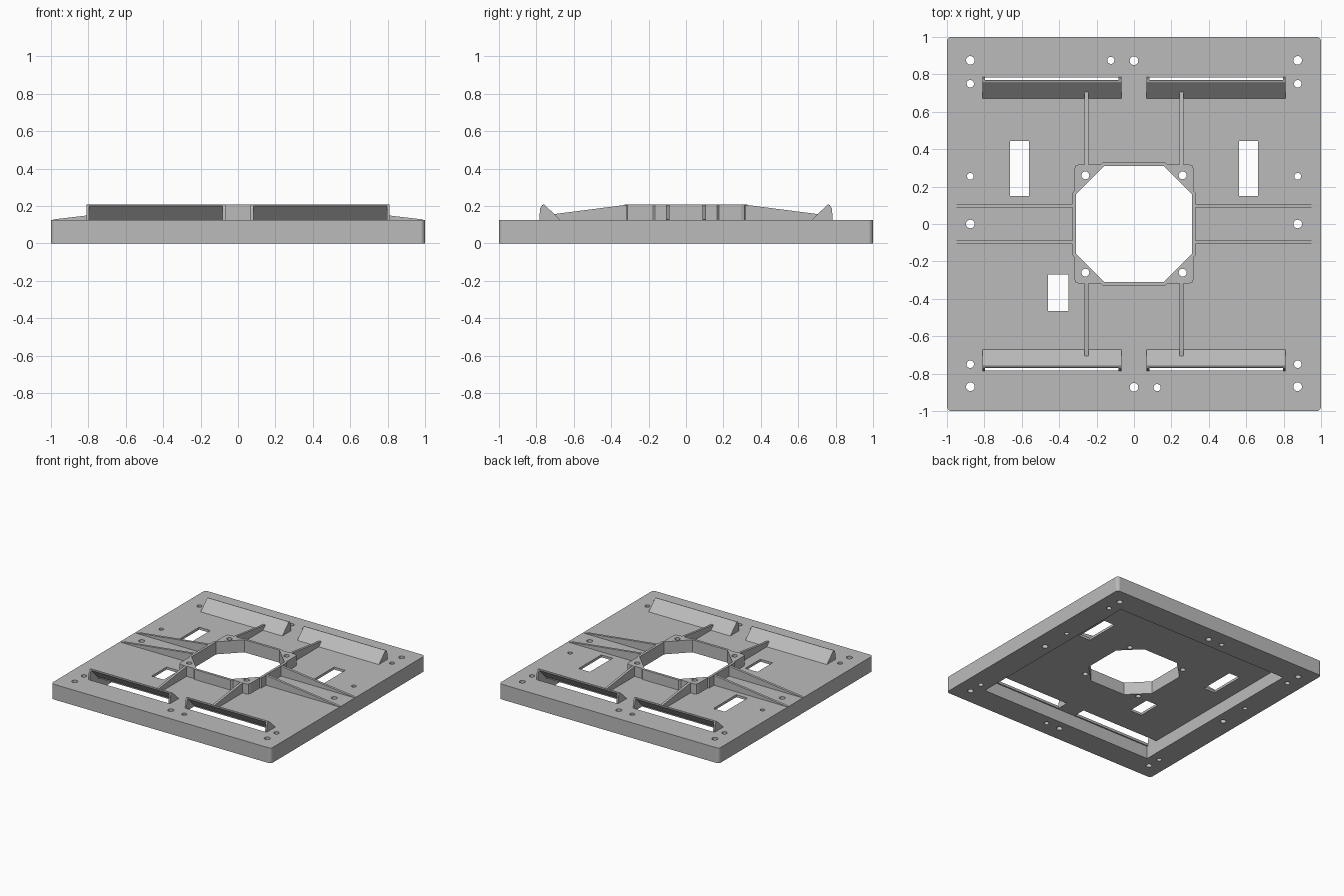
import bpy, bmesh, math
from mathutils import Vector

cube = bpy.data.objects.get("Cube")
if cube:
    bpy.data.objects.remove(cube, do_unlink=True)

grey = bpy.data.materials.new("plain grey")
grey.use_nodes = True
grey.diffuse_color = (0.5, 0.5, 0.5, 1)
grey.node_tree.nodes["Principled BSDF"].inputs["Base Color"].default_value = (0.5, 0.5, 0.5, 1)

PLATE_TOP, FLOOR, RING_TOP = 0.125, 0.105, 0.208
SIGNS = [(1, 1), (-1, 1), (-1, -1), (1, -1)]


def add_prism(bm, pts, lo, hi, axis="z"):
    """Extrude a 2D outline along an axis; x uses (y, z), y uses (x, z)."""
    place = {"x": lambda a, b, t: (t, a, b),
             "y": lambda a, b, t: (a, t, b),
             "z": lambda a, b, t: (a, b, t)}[axis]
    low = [bm.verts.new(place(a, b, lo)) for a, b in pts]
    high = [bm.verts.new(place(a, b, hi)) for a, b in pts]
    bm.faces.new(low)
    bm.faces.new(high)
    n = len(pts)
    for i in range(n):
        j = (i + 1) % n
        bm.faces.new((low[i], low[j], high[j], high[i]))


def make(name, prisms):
    bm = bmesh.new()
    for prism in prisms:
        add_prism(bm, *prism)
    bmesh.ops.recalc_face_normals(bm, faces=bm.faces[:])
    mesh = bpy.data.meshes.new(name)
    bm.to_mesh(mesh)
    bm.free()
    mesh.materials.append(grey)
    ob = bpy.data.objects.new(name, mesh)
    bpy.context.collection.objects.link(ob)
    return ob


def cut(ob, prisms):
    """Subtract prisms from an object and bake the result."""
    cutter = make("cutter", prisms)
    cutter.hide_render = True
    mod = ob.modifiers.new("cut", "BOOLEAN")
    mod.operation, mod.solver, mod.object = "DIFFERENCE", "EXACT", cutter
    bpy.context.view_layer.update()
    deps = bpy.context.evaluated_depsgraph_get()
    baked = bpy.data.meshes.new_from_object(ob.evaluated_get(deps))
    ob.modifiers.clear()
    ob.data = baked
    bpy.data.objects.remove(cutter, do_unlink=True)


def rect(x0, x1, y0, y1):
    return [(x0, y0), (x1, y0), (x1, y1), (x0, y1)]


def circle(x, y, r, n=24):
    return [(x + r * math.cos(math.tau * i / n), y + r * math.sin(math.tau * i / n))
            for i in range(n)]


def rounded_square(half, r, steps=6):
    pts = []
    for k, (sx, sy) in enumerate(SIGNS):
        for i in range(steps + 1):
            a = math.pi / 2 * (k + i / steps)
            pts.append((sx * (half - r) + r * math.cos(a), sy * (half - r) + r * math.sin(a)))
    return pts


def four_fold(quarter):
    """Repeat a quarter outline by quarter turns."""
    pts = []
    for k in range(4):
        for x, y in quarter:
            for _ in range(k):
                x, y = -y, x
            pts.append((x, y))
    return pts


def through(outline):
    return (outline, -0.1, 0.4)


# Openings shared by the plate and the raised ring
octagon = through(four_fold([(0.31, 0.16), (0.16, 0.31)]))
ring_holes = [through(circle(sx * 0.26, sy * 0.26, 0.021)) for sx, sy in SIGNS]

# Base plate, hollow underneath
plate = make("base_plate", [(rounded_square(1, 0.025), 0, PLATE_TOP)])
cut(plate, [(rect(-0.795, 0.795, -0.795, 0.795), -0.1, FLOOR)])
holes = [octagon] + ring_holes
for s in (1, -1):
    for y, r in ((0.875, 0.023), (0.75, 0.02), (0.255, 0.018), (0, 0.023),
                 (-0.75, 0.02), (-0.87, 0.023)):
        holes.append(through(circle(s * 0.875, y, r)))
    holes.append(through(circle(0, s * 0.873, 0.023)))
    holes.append(through(circle(-s * 0.124, s * 0.875, 0.019)))
    holes.append(through(rect(s * 0.562, s * 0.664, 0.15, 0.445)))
holes.append(through(rect(-0.46, -0.35, -0.465, -0.27)))
for sx, sy in SIGNS:
    holes.append(through(rect(sx * 0.082, sx * 0.796, sy * 0.688, sy * 0.784)))
cut(plate, holes)

# Raised ring around the central opening
outline = four_fold([(0.33, -0.165), (0.33, 0.165), (0.319, 0.176), (0.319, 0.295),
                     (0.312, 0.312), (0.295, 0.319), (0.176, 0.319), (0.165, 0.33)][1:])
ring = make("center_ring", [(outline, PLATE_TOP - 0.005, RING_TOP)])
cut(ring, [octagon] + ring_holes)

# Louvre hoods with end walls, open towards the outer edge
for sx, sy in SIGNS:
    side = ("left" if sx > 0 else "right") + ("_back" if sy > 0 else "_front")
    sheet = [(0.667, 0.12), (0.672, 0.125), (0.754, 0.205), (0.76, 0.208),
             (0.767, 0.206), (0.77, 0.199), (0.688, 0.115)]
    wall = [(0.667, 0.12), (0.754, 0.205), (0.76, 0.208), (0.769, 0.205),
            (0.78, 0.188), (0.785, 0.12)]
    sheet = [(sy * y, z) for y, z in sheet]
    wall = [(sy * y, z) for y, z in wall]
    make("louvre_" + side, [(sheet, sx * 0.08, sx * 0.798, "x")])
    make("louvre_ends_" + side, [(wall, sx * 0.068, sx * 0.082, "x"),
                                 (wall, sx * 0.796, sx * 0.81, "x")])

    # Tapered stiffening ribs
    rib_x = [(sx * a, z) for a, z in ((0.325, 0.12), (0.325, 0.207), (0.99, 0.128), (0.99, 0.12))]
    make("side_rib_" + side, [(rib_x, sy * 0.088, sy * 0.108, "y")])
    rib_y = [(sy * a, z) for a, z in ((0.315, 0.12), (0.315, 0.207), (0.705, 0.157), (0.68, 0.12))]
    make("long_rib_" + side, [(rib_y, sx * 0.244, sx * 0.264, "x")])
